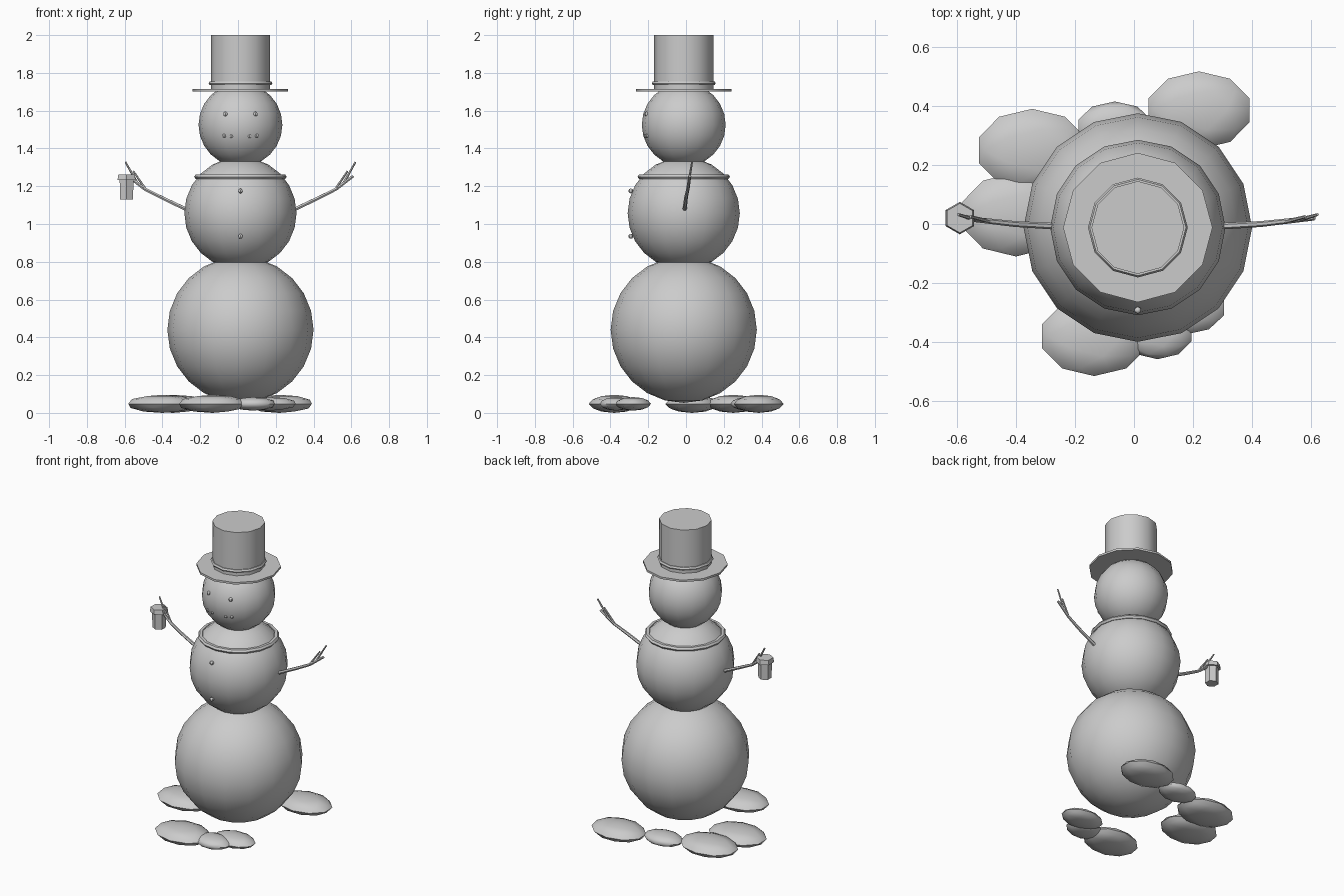
import bpy, math

if "Cube" in bpy.data.objects:
    bpy.data.objects.remove(bpy.data.objects["Cube"])

CX, CY = 0.013, -0.012   # axis of the figure

mat = bpy.data.materials.new("pale grey")
mat.diffuse_color = (0.6, 0.6, 0.6, 1)
mat.use_nodes = True
mat.node_tree.nodes["Principled BSDF"].inputs["Base Color"].default_value = mat.diffuse_color


def finish(name, smooth=True, angle=40):
    ob = bpy.context.object
    ob.name = name
    ob.data.materials.clear()
    ob.data.materials.append(mat)
    if smooth:
        bpy.ops.object.shade_smooth_by_angle(angle=math.radians(angle))
    return ob


def ball(name, loc, r, seg=16, rings=12):
    bpy.ops.mesh.primitive_uv_sphere_add(segments=seg, ring_count=rings, radius=r, location=loc)
    return finish(name)


def drum(name, x, y, z0, z1, r0, r1, sides, rot=0.0, smooth=True):
    bpy.ops.mesh.primitive_cone_add(vertices=sides, radius1=r0, radius2=r1, depth=z1 - z0,
                                    location=(x, y, (z0 + z1) / 2), rotation=(0, 0, rot))
    return finish(name, smooth)


def ring(name, z, major, minor, sides, flat=1.0):
    bpy.ops.mesh.primitive_torus_add(major_segments=sides, minor_segments=6, major_radius=major,
                                     minor_radius=minor, location=(CX, CY, z))
    bpy.context.object.scale.z = flat
    return finish(name, angle=50)


def twig(name, pts, r0, r1):
    cu = bpy.data.curves.new(name, 'CURVE')
    cu.dimensions = '3D'
    cu.bevel_depth = 1.0
    cu.bevel_resolution = 1
    cu.use_fill_caps = True
    sp = cu.splines.new('POLY')
    sp.points.add(len(pts) - 1)
    for i, p in enumerate(pts):
        sp.points[i].co = (*p, 1)
        sp.points[i].radius = r0 + (r1 - r0) * i / (len(pts) - 1)
    ob = bpy.data.objects.new(name, cu)
    bpy.context.collection.objects.link(ob)
    bpy.ops.object.select_all(action='DESELECT')
    ob.select_set(True)
    bpy.context.view_layer.objects.active = ob
    bpy.ops.object.convert(target='MESH')
    finish(name, angle=50)


# three stacked snowballs
ball("lower_body", (CX, CY, 0.44), 0.387)
ball("middle_body", (CX, CY, 1.057), 0.297)
ball("head", (CX, CY, 1.525), 0.222)

# hat and neck ring
drum("hat_brim", CX, CY, 1.702, 1.715, 0.253, 0.253, 12)
drum("hat_crown", CX, CY, 1.71, 2.0, 0.157, 0.157, 12)
ring("hat_band", 1.745, 0.157, 0.012, 12)
ring("collar", 1.25, 0.228, 0.017, 16, 0.85)

# face pebbles and buttons
for s, side in ((-1, "left"), (1, "right")):
    ball("eye_" + side, (CX + s * 0.08, -0.208, 1.582), 0.013, 6, 5)
    ball("mouth_outer_" + side, (CX + s * 0.086, -0.205, 1.468), 0.011, 6, 5)
    ball("mouth_inner_" + side, (CX + s * 0.049, -0.214, 1.464), 0.010, 6, 5)
for z in (1.175, 0.935):
    ball("button", (CX, -0.292, z), 0.013, 6, 5)

# twig arms, mirrored about the body axis
arm = [(0.26, -0.01, 1.065), (0.305, -0.007, 1.08), (0.43, 0, 1.14), (0.52, 0.01, 1.185), (0.61, 0.02, 1.254)]
finger_a = [(0.515, 0.008, 1.183), (0.58, 0.025, 1.28)]
finger_b = [(0.56, 0.014, 1.218), (0.622, 0.032, 1.328)]
for s, side in ((1, "right"), (-1, "left")):
    for part, pts, r0, r1 in (("arm_", arm, 0.012, 0.008), ("finger_a_", finger_a, 0.007, 0.005),
                              ("finger_b_", finger_b, 0.007, 0.005)):
        twig(part + side, [(CX + s * (x - CX), y, z) for x, y, z in pts], r0, r1)

# hexagonal cup with lid
drum("cup", -0.59, 0.02, 1.13, 1.24, 0.04, 0.042, 6, smooth=False)
drum("cup_lid", -0.59, 0.02, 1.234, 1.263, 0.055, 0.05, 6, smooth=False)

# flattened snow clumps at the base: x, y, radius x, radius y
clumps = [(0.22, 0.385, 0.18, 0.132), (-0.345, 0.25, 0.19, 0.14), (-0.40, 0.032, 0.19, 0.142),
          (-0.065, 0.325, 0.13, 0.09), (-0.135, -0.38, 0.185, 0.135), (0.08, -0.37, 0.12, 0.088),
          (0.17, -0.28, 0.142, 0.095)]
for x, y, rx, ry in clumps:
    bpy.ops.mesh.primitive_ico_sphere_add(subdivisions=2, radius=1, location=(x, y, 0.048))
    bpy.context.object.scale = (rx, ry, 0.048 if rx > 0.15 else 0.036)
    bpy.ops.object.transform_apply(location=False, rotation=False, scale=True)
    finish("snow_clump", angle=45)
